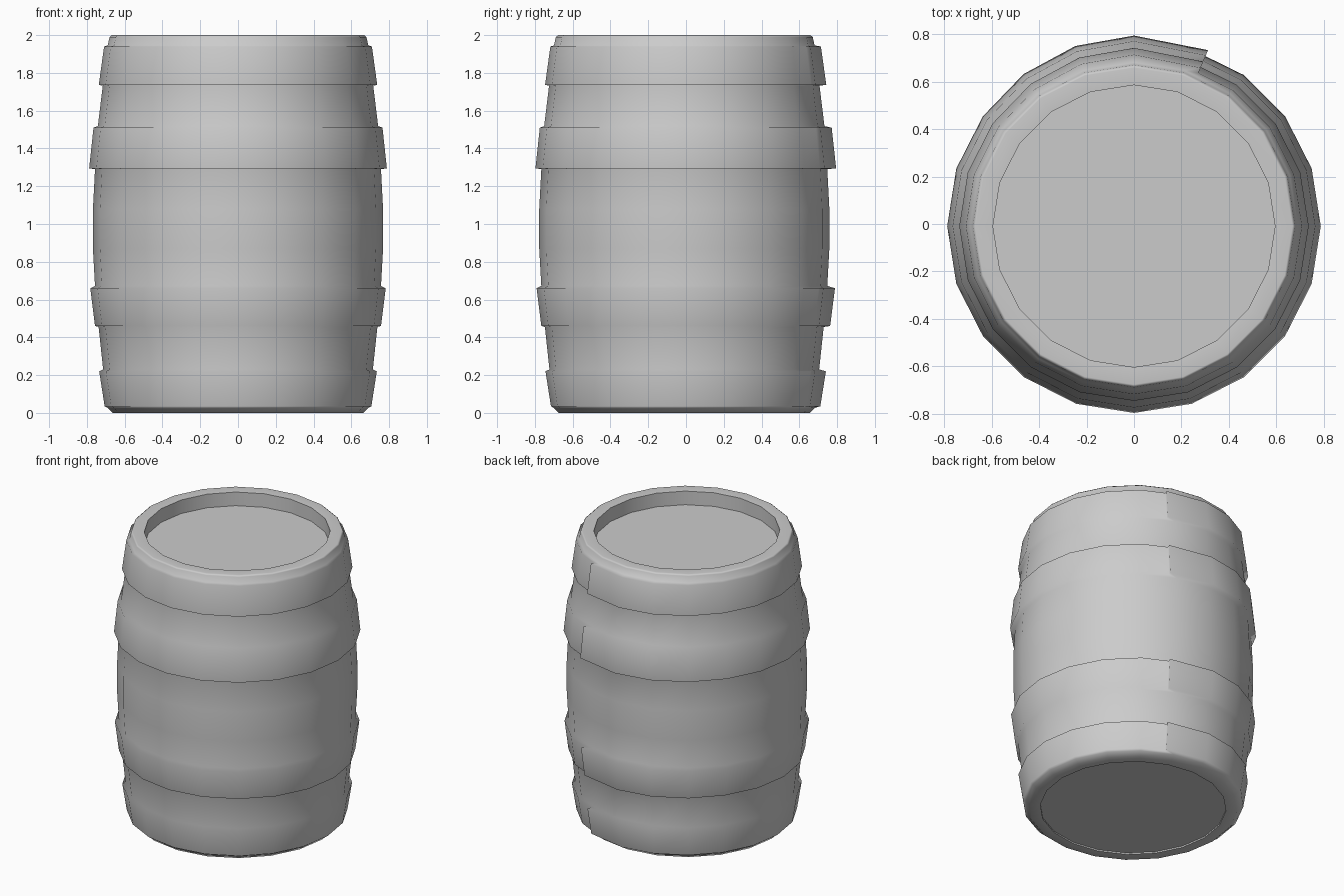
import bpy, bmesh, math

if "Cube" in bpy.data.objects:
    bpy.data.objects.remove(bpy.data.objects["Cube"])

SHIFT = -0.009  # the overlapping strap ends push the barrel slightly forward

# Radius, height and hoop flag, from the bottom rim to the top rim
PROFILE = [
    (0.595, 0.0, 0), (0.665, 0.0, 0), (0.69, 0.026, 0),
    (0.706, 0.035, 1), (0.735, 0.22, 1),        # bottom hoop
    (0.714, 0.23, 0), (0.738, 0.455, 0),
    (0.757, 0.46, 1), (0.782, 0.66, 1),         # lower hoop
    (0.757, 0.672, 0), (0.768, 0.87, 0), (0.768, 1.08, 0), (0.757, 1.29, 0),
    (0.788, 1.295, 1), (0.765, 1.51, 1),        # upper hoop
    (0.742, 1.518, 0), (0.716, 1.732, 0),
    (0.737, 1.737, 1), (0.709, 1.94, 1),        # top hoop
    (0.690, 1.945, 0), (0.68, 1.99, 0), (0.668, 2.0, 0), (0.595, 1.996, 0)]

# Columns: (body angle, hoop angle, hoop scale); the strap end overlaps at the back
COLUMNS = [(72, 67.2, 1.022), (90, 90, 1.02), (108, 108, 1.014), (126, 126, 1.006)]
COLUMNS += [(90 + 18 * k, 90 + 18 * k, 1.0) for k in range(3, 19)]
COLUMNS += [(72, 67.2, 0.987)]


def add_object(name, bm, smooth_angle):
    bmesh.ops.remove_doubles(bm, verts=bm.verts, dist=0.0005)
    bmesh.ops.recalc_face_normals(bm, faces=bm.faces)
    mesh = bpy.data.meshes.new(name)
    bm.to_mesh(mesh)
    bm.free()
    obj = bpy.data.objects.new(name, mesh)
    bpy.context.collection.objects.link(obj)
    obj.location.y = SHIFT
    bpy.ops.object.select_all(action='DESELECT')
    obj.select_set(True)
    bpy.context.view_layer.objects.active = obj
    bpy.ops.object.shade_smooth_by_angle(angle=math.radians(smooth_angle))
    return obj


def point(r, deg, z):
    a = math.radians(deg)
    return (r * math.cos(a), r * math.sin(a), z)


# Barrel shell: one smooth skin with the hoops raised from it
bm = bmesh.new()
rings = []
for r, z, is_hoop in PROFILE:
    if is_hoop:
        ring = [point(r * s, a, z) for _, a, s in COLUMNS]
    else:
        ring = [point(r, a, z) for a, _, _ in COLUMNS]
    rings.append([bm.verts.new(p) for p in ring])
n = len(COLUMNS)
for low, high in zip(rings, rings[1:]):
    for i in range(n):
        j = (i + 1) % n
        bm.faces.new((low[i], low[j], high[j], high[i]))
shell = add_object("barrel_shell", bm, 120)
# Large faces dominate the shading, so the staves stay even
weighted = shell.modifiers.new("weighted_normals", 'WEIGHTED_NORMAL')
weighted.keep_sharp = True


# Heads: recessed flat discs closing the ends
def head(name, rim_z, disc_z):
    bm = bmesh.new()
    rim, disc = [[bm.verts.new(point(0.595, 18 * i, z)) for i in range(20)]
                 for z in (rim_z, disc_z)]
    for i in range(20):
        j = (i + 1) % 20
        bm.faces.new((rim[i], rim[j], disc[j], disc[i]))
    bm.faces.new(disc)
    obj = add_object(name, bm, 40)
    # Face the open cup towards the outside of the barrel
    outward = 1 if rim_z > 1 else -1
    if obj.data.polygons[20].normal.z * outward < 0:
        obj.data.flip_normals()


head("top_head", 1.996, 1.90)
head("bottom_head", 0.0, 0.01)
